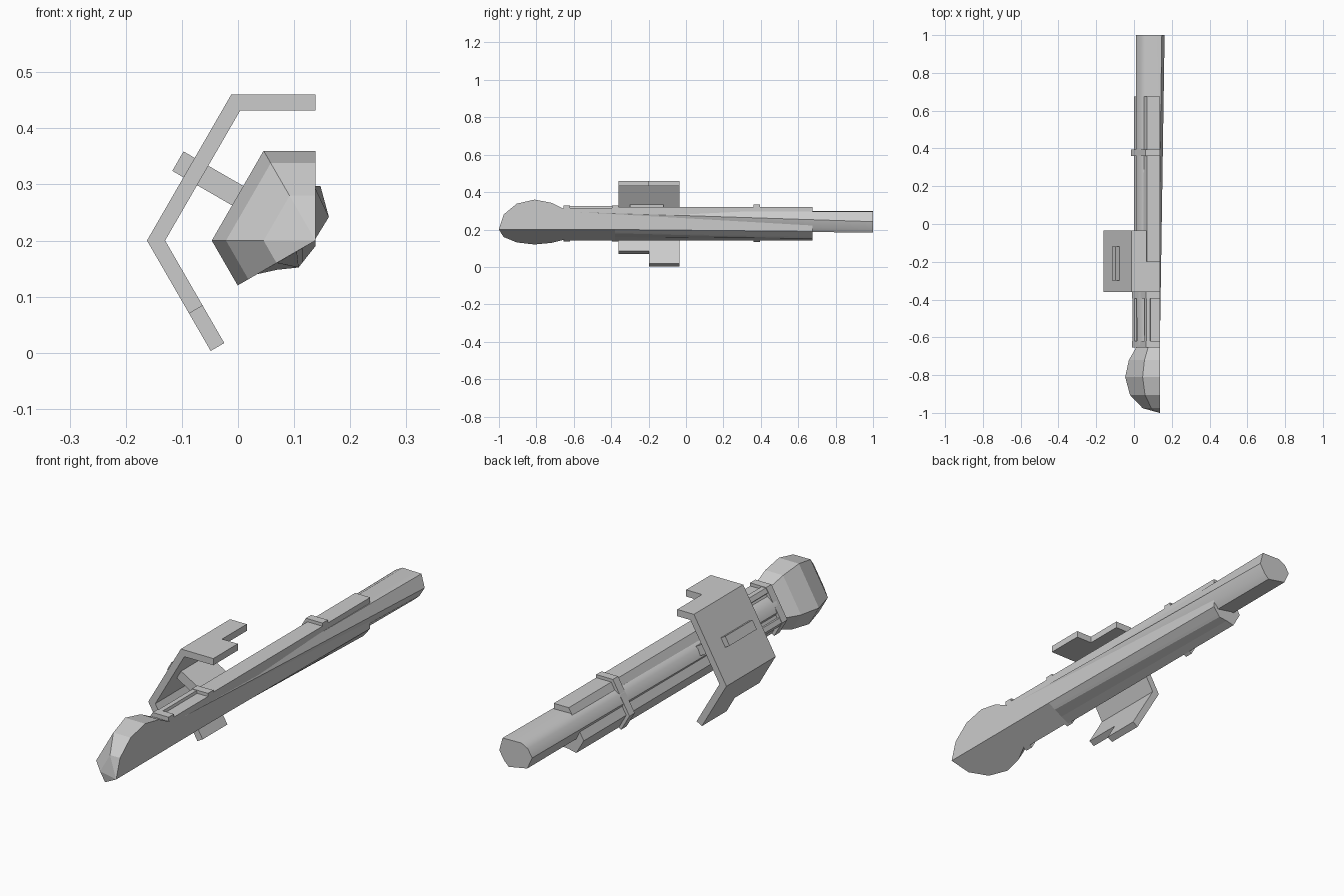
import bpy, bmesh, math

if "Cube" in bpy.data.objects:
    bpy.data.objects.remove(bpy.data.objects["Cube"])

CX, CZ = 0.138, 0.2          # axis of the six-sided hull; one third of it is modelled
C30 = math.cos(math.pi / 6)


def pol(r, deg):
    a = math.radians(deg)
    return (CX + r * math.cos(a), CZ + r * math.sin(a))


def wedge(a):
    """One third of a hexagon with apothem a."""
    R = a / C30
    return [pol(a, 90), pol(R, 120), pol(R, 180), pol(a, 210), (CX, CZ)]


def loft(name, sections):
    """Join equal-sized (y, [(x, z)...]) sections and cap the ends."""
    bm = bmesh.new()
    rings = [[bm.verts.new((x, y, z)) for x, z in pts] for y, pts in sections]
    n = len(rings[0])
    for r0, r1 in zip(rings, rings[1:]):
        for i in range(n):
            j = (i + 1) % n
            bm.faces.new((r0[i], r0[j], r1[j], r1[i]))
    bm.faces.new(rings[0])
    bm.faces.new(rings[-1])
    bmesh.ops.recalc_face_normals(bm, faces=bm.faces)
    me = bpy.data.meshes.new(name)
    bm.to_mesh(me)
    bm.free()
    ob = bpy.data.objects.new(name, me)
    bpy.context.collection.objects.link(ob)
    return ob


def prism(name, pts, y0, y1):
    return loft(name, [(y0, pts), (y1, pts)])


# bulbous nose
loft("nose", [(y, wedge(a)) for y, a in
              [(-1, 0.002), (-0.975, 0.08), (-0.905, 0.138), (-0.81, 0.16),
               (-0.72, 0.143), (-0.65, 0.108)]])

# neck with recessed panels, and main hull widening slightly underneath
prism("neck", wedge(0.115), -0.65, -0.36)
w = wedge(0.12)
loft("hull", [
    (-0.38, w[:4] + [(0.07, 0.16), (0.105, 0.18), (0.115, 0.186), w[4]]),
    (0.675, w[:4] + [(0.07, 0.148), (0.108, 0.152), (0.115, 0.161), (CX, 0.19)])])


# collars: hexagonal bands clinging to the hull
def band(name, a, y0, y1, inner=0.11):
    prism(name, wedge(a)[:4] + wedge(inner)[3::-1], y0, y1)


band("nose_collar", 0.128, -0.655, -0.62)
band("neck_collar", 0.128, -0.395, -0.36)
band("rear_collar", 0.133, 0.36, 0.395)

# corner rails framing the neck panels
for i, ang in enumerate((120, 180)):
    def edge(a, d):
        """Point on the flat beside the corner, d away from it."""
        R = a / C30
        x, z = pol(R, ang)
        s = math.radians(ang + (120 if d > 0 else -120))
        return (x + abs(d) * math.cos(s), z + abs(d) * math.sin(s))
    prism(f"neck_rail_{i}",
          [edge(0.126, -0.02), pol(0.126 / C30, ang), edge(0.126, 0.02),
           edge(0.11, 0.015), pol(0.11 / C30, ang), edge(0.11, -0.015)], -0.63, -0.38)

# smooth barrel running through the hull
barrel = loft("barrel", [
    (-0.64, [(0.125, 0.297), (0.137, 0.295), (0.137, 0.25), (0.11, 0.195), (0.035, 0.195),
             (0.015, 0.235), (0.028, 0.27), (0.065, 0.297)]),
    (1.0, [(0.147, 0.297), (0.162, 0.242), (0.138, 0.203), (0.118, 0.184), (0.033, 0.2),
           (0.01, 0.25), (0.03, 0.283), (0.06, 0.299)])])
bpy.context.view_layer.objects.active = barrel
barrel.select_set(True)
bpy.ops.object.shade_smooth_by_angle(angle=math.radians(40))
barrel.select_set(False)


# shield plates: front and rear halves with interlocking ends
def shield(name, top, bottom, y0, y1):
    """top / bottom: distance the plate runs past the middle of its end flats."""
    o, i = 0.26, 0.232
    b0, b1 = pol(o, 210), pol(i, 210)
    dx, dz = bottom * 0.5, -bottom * C30
    pts = [(CX + top, CZ + o), pol(o / C30, 120), pol(o / C30, 180), (b0[0] + dx, b0[1] + dz),
           (b1[0] + dx, b1[1] + dz), pol(i / C30, 180), pol(i / C30, 120), (CX + top, CZ + i)]
    prism(name, pts, y0, y1)


shield("shield_front", 0.0, 0.0, -0.36, -0.198)
shield("shield_rear", -0.073, 0.077, -0.198, -0.035)


# strut from hull through the shield
def strut_pt(u, v):
    return (CX - C30 * u + 0.5 * v, CZ + 0.5 * u + C30 * v)


prism("strut", [strut_pt(0.11, -0.02), strut_pt(0.283, -0.02),
                strut_pt(0.283, 0.02), strut_pt(0.11, 0.02)], -0.3, -0.12)
